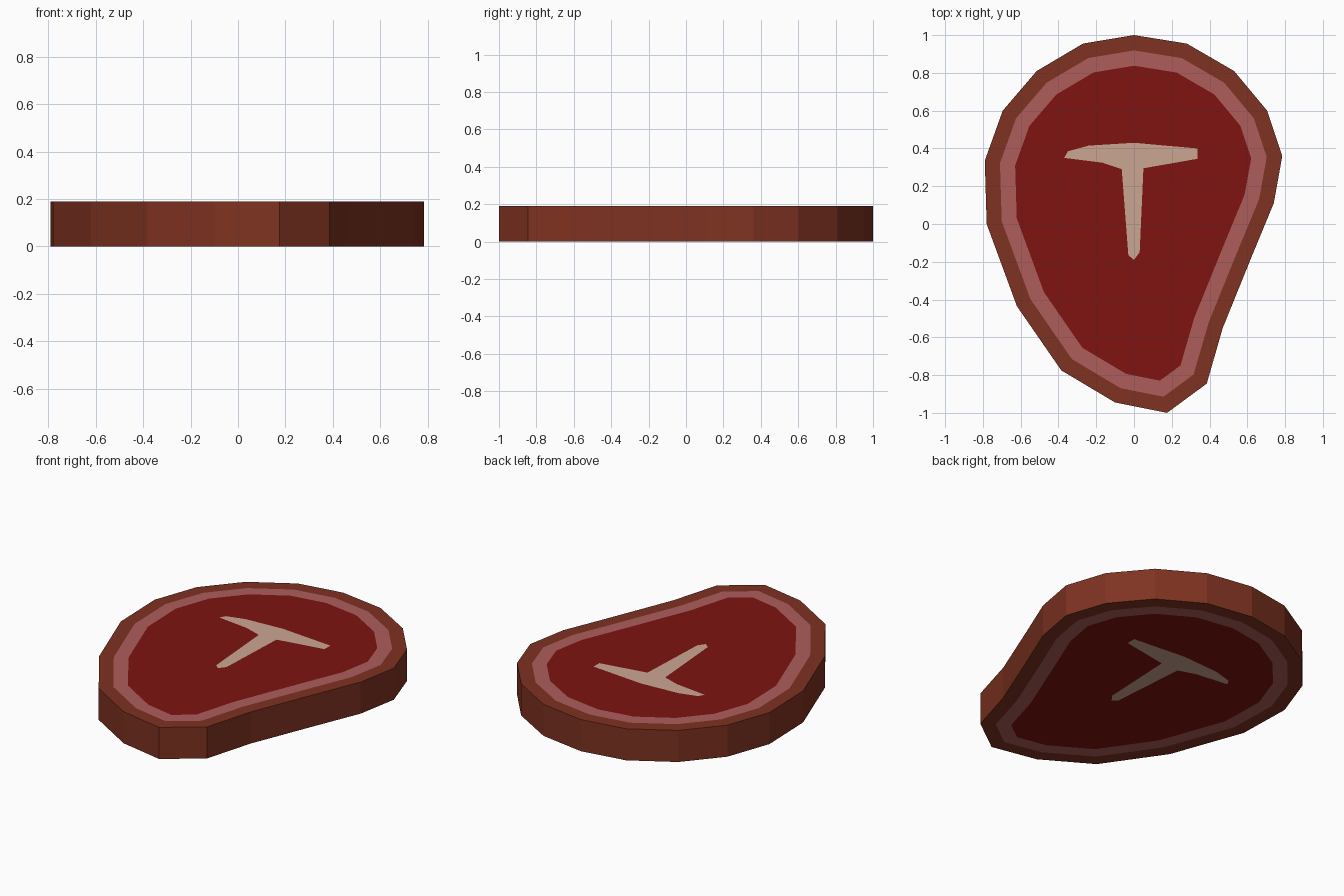
import bpy, bmesh
from mathutils import Vector

if "Cube" in bpy.data.objects:
    bpy.data.objects.remove(bpy.data.objects["Cube"])

THICK = 0.19

# Clockwise outline of the cut, seen from above
OUTLINE = [(0, 1), (0.28, 0.955), (0.53, 0.81), (0.705, 0.60), (0.785, 0.36), (0.74, 0.11),
           (0.62, -0.18), (0.47, -0.55), (0.385, -0.845), (0.175, -1), (-0.10, -0.945),
           (-0.385, -0.775), (-0.62, -0.435), (-0.78, 0), (-0.79, 0.335), (-0.695, 0.60),
           (-0.515, 0.81), (-0.27, 0.955)]

# T-shaped bone
BONE = [(-0.35, 0.385), (-0.24, 0.415), (0, 0.43), (0.335, 0.40), (0.335, 0.345),
        (0.05, 0.295), (0.03, -0.15), (0, -0.19), (-0.03, -0.165), (-0.065, 0.29),
        (-0.17, 0.325), (-0.37, 0.35)]


def inset(points, dist):
    """Mitred inward offset of a clockwise outline."""
    pts = [Vector(p) for p in points]
    result = []
    for i, p in enumerate(pts):
        a = (p - pts[i - 1]).normalized()
        b = (pts[(i + 1) % len(pts)] - p).normalized()
        n1, n2 = Vector((a.y, -a.x)), Vector((b.y, -b.x))
        result.append(p + (n1 + n2) * dist / (1 + n1.dot(n2)))
    return result


def loop_verts(bm, points):
    return [bm.verts.new((p[0], p[1], 0)) for p in points]


def loop_edges(bm, verts):
    pairs = zip(verts, verts[1:] + verts[:1])
    return [bm.edges.get(pair) or bm.edges.new(pair) for pair in pairs]


bm = bmesh.new()
rings = [loop_verts(bm, inset(OUTLINE, d)) for d in (0, 0.08, 0.16)]

# Rind band and fat band
for slot in (0, 1):
    outer, inner = rings[slot], rings[slot + 1]
    for i in range(len(outer)):
        face = bm.faces.new((outer[i - 1], outer[i], inner[i], inner[i - 1]))
        face.material_index = slot

# Meat surface, filled around the bone
bone = loop_verts(bm, BONE)
border = loop_edges(bm, rings[2]) + loop_edges(bm, bone)
fill = bmesh.ops.triangle_fill(bm, edges=border, use_beauty=True)
for item in fill["geom"]:
    if isinstance(item, bmesh.types.BMFace):
        item.material_index = 2

# Bone surface
bm.faces.new(bone).material_index = 3

# Thickness, same pattern on both sides
top = bmesh.ops.extrude_face_region(bm, geom=bm.faces[:], use_keep_orig=True)["geom"]
bmesh.ops.translate(bm, vec=(0, 0, THICK),
                    verts=[v for v in top if isinstance(v, bmesh.types.BMVert)])
bmesh.ops.recalc_face_normals(bm, faces=bm.faces[:])
bm.normal_update()
for face in bm.faces:
    if abs(face.normal.z) < 0.5:
        face.material_index = 0

mesh = bpy.data.meshes.new("steak")
bm.to_mesh(mesh)
bm.free()

# Colours
for name, colour in (("rind", (0.21, 0.032, 0.015, 1)), ("fat", (0.42, 0.11, 0.105, 1)),
                     ("meat", (0.21, 0.007, 0.005, 1)), ("bone", (0.60, 0.38, 0.29, 1))):
    material = bpy.data.materials.new(name)
    material.diffuse_color = colour
    material.use_nodes = True
    material.node_tree.nodes["Principled BSDF"].inputs["Base Color"].default_value = material.diffuse_color
    mesh.materials.append(material)

bpy.context.collection.objects.link(bpy.data.objects.new("steak", mesh))
